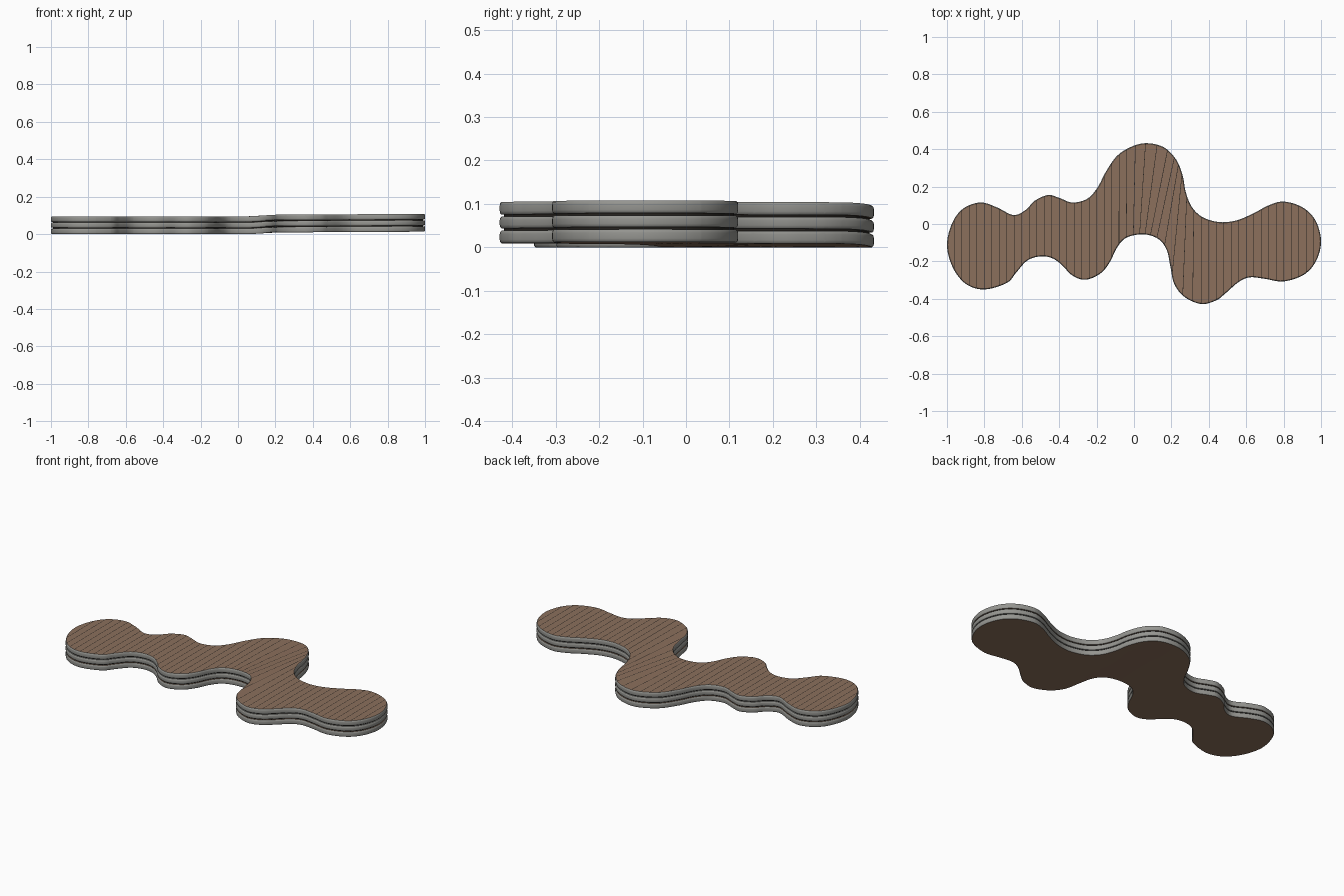
import bpy, bmesh, math
from mathutils import Vector

if "Cube" in bpy.data.objects:
    bpy.data.objects.remove(bpy.data.objects["Cube"])

def material(name, rgb):
    m = bpy.data.materials.new(name)
    m.diffuse_color = (*rgb, 1)
    m.use_nodes = True
    m.node_tree.nodes["Principled BSDF"].inputs["Base Color"].default_value = m.diffuse_color
    return m

GREY = material("grey edging", (0.30, 0.30, 0.28))
BROWN = material("brown boards", (0.26, 0.16, 0.107))
DARK = material("dark gaps", (0.02, 0.017, 0.014))

# Control points of the wavy plan outline, clockwise from the left end
PLAN = [(-1, -.11), (-.97, .01), (-.91, .085), (-.82, .115), (-.735, .09), (-.645, .048),
        (-.58, .075), (-.53, .125), (-.46, .155), (-.40, .14), (-.33, .115), (-.25, .135),
        (-.195, .195), (-.15, .28), (-.09, .365), (-.01, .415), (.07, .432), (.16, .41),
        (.225, .345), (.26, .26), (.277, .17), (.31, .09), (.37, .035), (.46, .01),
        (.55, .02), (.64, .058), (.72, .1), (.80, .12), (.90, .09), (.97, .02),
        (1, -.09), (.975, -.195), (.91, -.27), (.80, -.307), (.70, -.293), (.62, -.285),
        (.56, -.31), (.49, -.37), (.44, -.408), (.36, -.428), (.27, -.39), (.215, -.32),
        (.195, -.23), (.175, -.14), (.13, -.08), (.05, -.055), (-.04, -.073), (-.09, -.125),
        (-.13, -.205), (-.18, -.265), (-.26, -.298), (-.33, -.275), (-.39, -.215),
        (-.44, -.182), (-.5, -.173), (-.57, -.195), (-.63, -.26), (-.68, -.315),
        (-.80, -.35), (-.90, -.32), (-.97, -.23)]

def smooth_loop(pts, steps=6):
    """Closed Catmull-Rom curve through the control points."""
    p = [Vector(q) for q in pts]
    out = []
    for i in range(len(p)):
        a, b, c, d = p[i - 1], p[i], p[(i + 1) % len(p)], p[(i + 2) % len(p)]
        for s in range(steps):
            t = s / steps
            out.append(0.5 * (2 * b + (c - a) * t + (2 * a - 5 * b + 4 * c - d) * t * t
                              + (3 * b - a - 3 * c + d) * t ** 3))
    return out

LOOP = smooth_loop(PLAN)

def inset(d):
    out = []
    for i, v in enumerate(LOOP):
        t = (LOOP[(i + 1) % len(LOOP)] - LOOP[i - 1]).normalized()
        out.append(v + Vector((t.y, -t.x)) * d)
    return out

def lift(x):
    """The right part rides a little higher than the left."""
    t = min(max((x - .04) / .19, 0), 1)
    return .009 * t * t * (3 - 2 * t) + .004 * min(max((x - .23) / .77, 0), 1)

# Board seams: x = foot + lean * (y - 0.1), leaning only around the middle
SEAMS = []
for k in range(-24, 25):
    x = k * .04
    SEAMS.append((x, .22 * math.exp(-((x - .15) / .1) ** 2)))
GAP = .003

def loft(name, profile, side_mat, boards=False):
    """Stack insets of the plan at the profile heights, cap both ends."""
    bm = bmesh.new()
    rings = [[bm.verts.new((v.x, v.y, z)) for v in inset(d)] for d, z in profile]
    n = len(LOOP)
    for lo, hi in zip(rings, rings[1:]):
        for i in range(n):
            bm.faces.new((lo[i], lo[(i + 1) % n], hi[(i + 1) % n], hi[i]))
    caps = [bm.faces.new(rings[0]), bm.faces.new(rings[-1])]
    bmesh.ops.triangulate(bm, faces=caps)
    bmesh.ops.recalc_face_normals(bm, faces=bm.faces)
    # cut the seams so the body can bend and the boards can be coloured
    for x, lean in SEAMS:
        for off in ((-GAP / 2, GAP / 2) if boards else (0,)):
            bmesh.ops.bisect_plane(bm, geom=bm.verts[:] + bm.edges[:] + bm.faces[:],
                                   plane_co=(x + off, .1, 0), plane_no=(1, -lean, 0), dist=1e-6)
    for f in bm.faces:
        flat = abs(f.normal.z) > .95
        f.smooth = not flat
        if boards and flat:
            c = f.calc_center_median()
            seam = any(abs(c.x - x - lean * (c.y - .1)) < GAP / 2 for x, lean in SEAMS)
            f.material_index = 2 if seam and f.normal.z > 0 else 1
    for v in bm.verts:
        v.co.z += lift(v.co.x)
    me = bpy.data.meshes.new(name)
    bm.to_mesh(me)
    bm.free()
    for m in (side_mat, BROWN, DARK):
        me.materials.append(m)
    ob = bpy.data.objects.new(name, me)
    bpy.context.collection.objects.link(ob)
    bpy.context.view_layer.objects.active = ob
    ob.select_set(True)
    bpy.ops.object.shade_smooth_by_angle(angle=math.radians(35))
    ob.select_set(False)

# Three rounded edge bands, the outer two carrying the brown boards
def band(name, z0, z1, boards):
    loft(name, [(.004, z0), (.001, z0 + .003), (0, z0 + .008), (0, z1 - .008),
                (.001, z1 - .003), (.004, z1)], GREY, boards)

band("lower_band", 0, .029, True)
band("middle_band", .034, .061, False)
band("top_deck", .066, .095, True)

# Recessed core seen as dark lines between the bands
loft("core", [(.01, .02), (.01, .075)], DARK)
